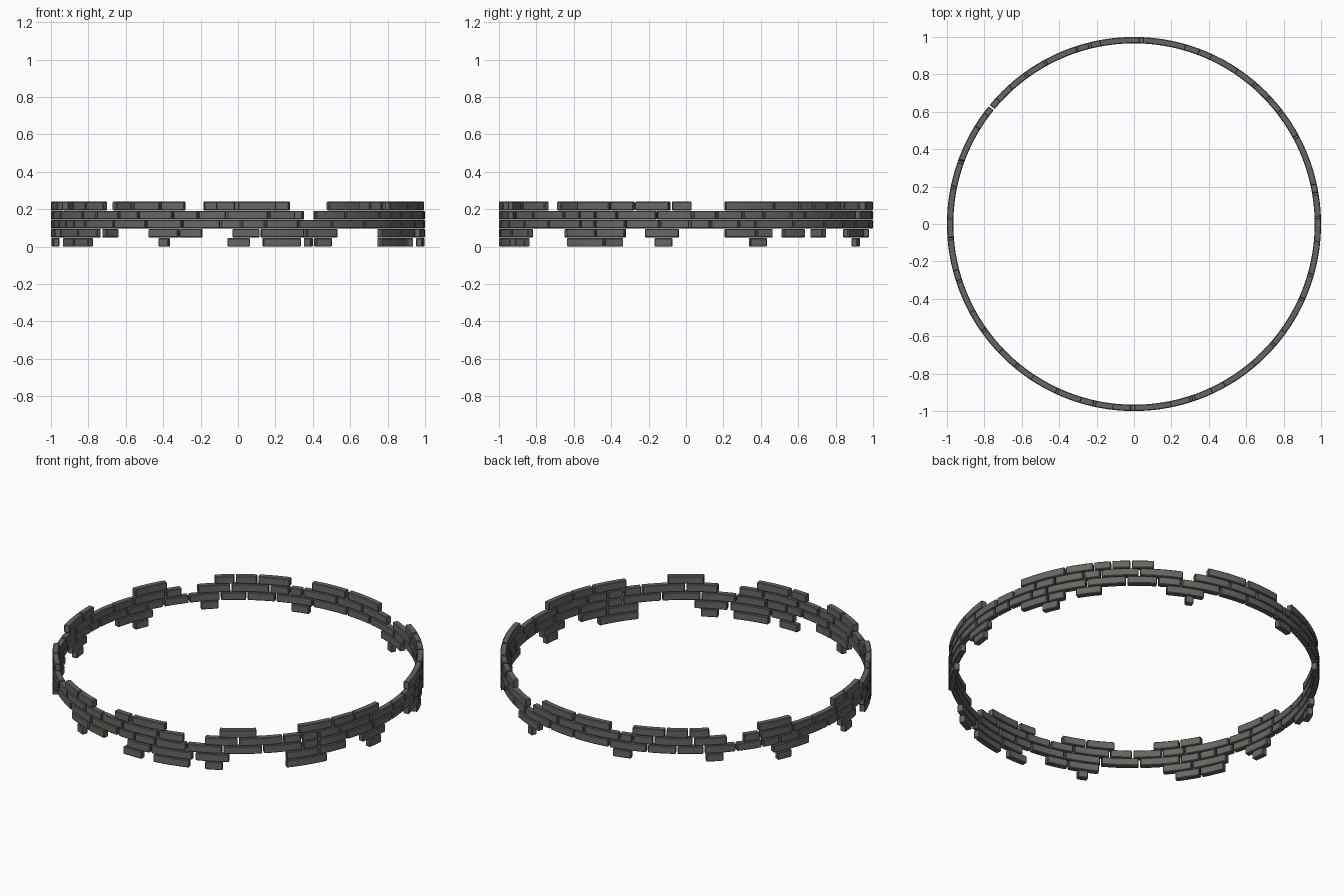
import bpy, bmesh, math, random

if "Cube" in bpy.data.objects:
    bpy.data.objects.remove(bpy.data.objects["Cube"])

random.seed(4)
R_OUT, R_IN = 1.0, 0.966
PITCH, HEIGHT = 0.0485, 0.0455
JOINT = 0.5          # degrees left open between bricks

stone = bpy.data.materials.new("dark grey stone")
stone.diffuse_color = (0.14, 0.134, 0.125, 1)
stone.use_nodes = True
stone.node_tree.nodes["Principled BSDF"].inputs["Base Color"].default_value = stone.diffuse_color

# angular runs of masonry (degrees, 0 = +x, -90 = front), bottom course first
COURSES = [
    [(-176, -171), (-160, -151.5), (-151.5, -143), (-115.5, -111.7), (-93.5, -86),
     (-82.5, -70), (-65.5, -59.5), (-40, -26), (-10, -4), (20, 26), (66, 69), (154.5, 160)],
    [(-178, -168), (-161, -139), (-119, -101), (-92, -69), (-68.5, -57.5), (-40, -19),
     (-13, -2), (12, 28), (31.5, 40), (60, 72.5), (101.5, 108), (131, 137), (153, 167)],
    [(-180, 180)],
    [(-217, -72), (-65.5, 65.7), (69, 138)],
    [(-182, -165), (-152, -136), (-124, -106.5), (-97, -90.7), (-90.2, -78), (-61, -49),
     (-36, -5), (12, 56.5), (73.5, 87.5), (88, 101), (108, 132.5), (148, 160)],
]


def split(a, b):
    """Cut a run into bricks of irregular length."""
    span = b - a
    if span < 15:
        return [(a, b)]
    n = max(2, round(span / 9.5))
    w = [random.uniform(0.45, 1.35) for _ in range(n)]
    total, cuts = sum(w), [a]
    for x in w:
        cuts.append(cuts[-1] + span * x / total)
    return list(zip(cuts, cuts[1:]))


def add_brick(bm, a, b, z):
    """Curved block with chamfered profile and ends."""
    c = 0.004
    ca = math.degrees(c)
    a, b = a + JOINT / 2, b - JOINT / 2
    n = max(1, math.ceil((b - a) / 2.5))

    def ring(ang, inset):
        t = math.radians(ang)
        r0, r1, z0, z1 = R_IN + inset, R_OUT - inset, z + inset, z + HEIGHT - inset
        k = c - inset
        pts = [(r0 + k, z0), (r1 - k, z0), (r1, z0 + k), (r1, z1 - k),
               (r1 - k, z1), (r0 + k, z1), (r0, z1 - k), (r0, z0 + k)]
        if inset:     # plain rectangle on the end caps
            e = 0.0005
            pts = [(r0 + e, z0), (r1 - e, z0), (r1, z0 + e), (r1, z1 - e),
                   (r1 - e, z1), (r0 + e, z1), (r0, z1 - e), (r0, z0 + e)]
        return [bm.verts.new((r * math.cos(t), r * math.sin(t), h)) for r, h in pts]

    rings = [ring(a, c)]
    for i in range(n + 1):
        rings.append(ring(a + ca + (b - a - 2 * ca) * i / n, 0))
    rings.append(ring(b, c))
    for p, q in zip(rings, rings[1:]):
        for i in range(8):
            j = (i + 1) % 8
            bm.faces.new((p[i], p[j], q[j], q[i]))
    bm.faces.new(rings[0])
    bm.faces.new(rings[-1][::-1])


# one object per course of bricks
names = ["bottom", "lower", "middle", "upper", "top"]
for row, (name, runs) in enumerate(zip(names, COURSES)):
    bm = bmesh.new()
    for a, b in runs:
        for s, e in split(a, b):
            add_brick(bm, s, e, row * PITCH)
    bmesh.ops.recalc_face_normals(bm, faces=bm.faces[:])
    me = bpy.data.meshes.new(name + "_brick_course")
    bm.to_mesh(me)
    bm.free()
    me.materials.append(stone)
    ob = bpy.data.objects.new(name + "_brick_course", me)
    bpy.context.collection.objects.link(ob)
